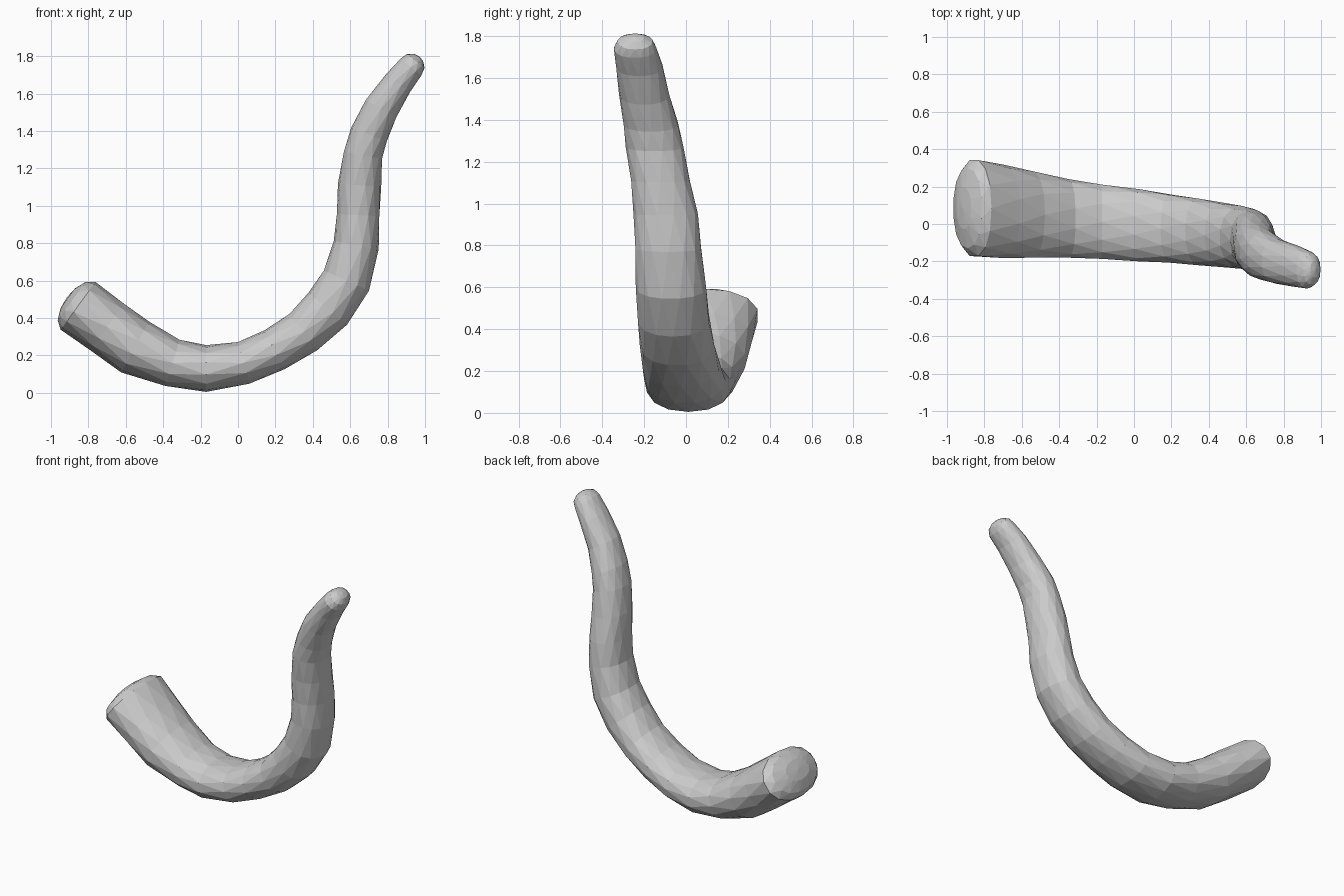
import bpy, bmesh, math
from mathutils import Vector

cube = bpy.data.objects.get("Cube")
if cube:
    bpy.data.objects.remove(cube, do_unlink=True)

SIDES = 14

# Stations along the horn: centre x, y, z, thickness radius, depth radius
stations = [
    (-.855, .085, .465, .158, .262),
    (-.70, .068, .352, .157, .25),
    (-.55, .05, .245, .155, .235),
    (-.35, .03, .16, .132, .21),
    (-.17, .012, .13, .125, .203),
    (.03, -.007, .16, .118, .193),
    (.195, -.025, .23, .117, .185),
    (.35, -.043, .325, .125, .178),
    (.48, -.06, .45, .134, .173),
    (.58, -.072, .60, .135, .168),
    (.632, -.085, .79, .122, .16),
    (.642, -.097, .95, .116, .154),
    (.65, -.122, .11 + 1, .116, .143),
    (.668, -.15, 1.27, .106, .138),
    (.70, -.168, 1.38, .102, .132),
    (.765, -.2, 1.52, .096, .12),
    (.855, -.223, 1.655, .08, .112),
    (.925, -.243, 1.742, .073, .102),
]

# Gather ring frames, with domed ends
centres = [Vector(s[:3]) for s in stations]
rings = []
for i, s in enumerate(stations):
    t = centres[min(i + 1, len(centres) - 1)] - centres[max(i - 1, 0)]
    t.y = 0
    rings.append((centres[i], t.normalized(), s[3], s[4]))


def dome(ring, direction, height):
    """Shrinking rings that round off an end, from the rim outwards."""
    c, t, a, b = ring
    result = []
    for angle in (35, 65):
        k, h = math.cos(math.radians(angle)), math.sin(math.radians(angle))
        result.append((c + t * direction * height * h, t, a * k, b * k))
    return result, c + t * direction * height


base_rings, base_tip = dome(rings[0], -1, .075)
end_rings, end_tip = dome(rings[-1], 1, .072)
rings = base_rings[::-1] + rings + end_rings

# Skin the rings with triangles, each ring turned by half a step
bm = bmesh.new()
loops = []
for i, (c, t, a, b) in enumerate(rings):
    normal = Vector((-t.z, 0, t.x))
    loop = []
    for j in range(SIDES):
        u = 2 * math.pi * (j + .5 * (i % 2)) / SIDES
        cu, su = math.cos(u), math.sin(u)
        full = lambda v: math.copysign(abs(v) ** .9, v)
        loop.append(bm.verts.new(c + normal * a * full(cu) + Vector((0, b * full(su), 0))))
    loops.append(loop)

for i in range(len(loops) - 1):
    p, q = loops[i], loops[i + 1]
    for j in range(SIDES):
        k = (j + 1) % SIDES
        if i % 2:
            bm.faces.new((p[j], q[k], q[j]))
            bm.faces.new((p[j], p[k], q[k]))
        else:
            bm.faces.new((p[j], p[k], q[j]))
            bm.faces.new((p[k], q[k], q[j]))

for loop, tip in ((loops[0], base_tip), (loops[-1], end_tip)):
    v = bm.verts.new(tip)
    for j in range(SIDES):
        bm.faces.new((v, loop[j], loop[(j + 1) % SIDES]))
bmesh.ops.recalc_face_normals(bm, faces=bm.faces[:])

mesh = bpy.data.meshes.new("horn")
bm.to_mesh(mesh)
bm.free()
horn = bpy.data.objects.new("horn", mesh)
bpy.context.collection.objects.link(horn)

# Plain grey material
grey = bpy.data.materials.new("light grey")
grey.use_nodes = True
colour = (.6, .6, .6, 1)
grey.diffuse_color = colour
grey.node_tree.nodes["Principled BSDF"].inputs["Base Color"].default_value = colour
mesh.materials.append(grey)
